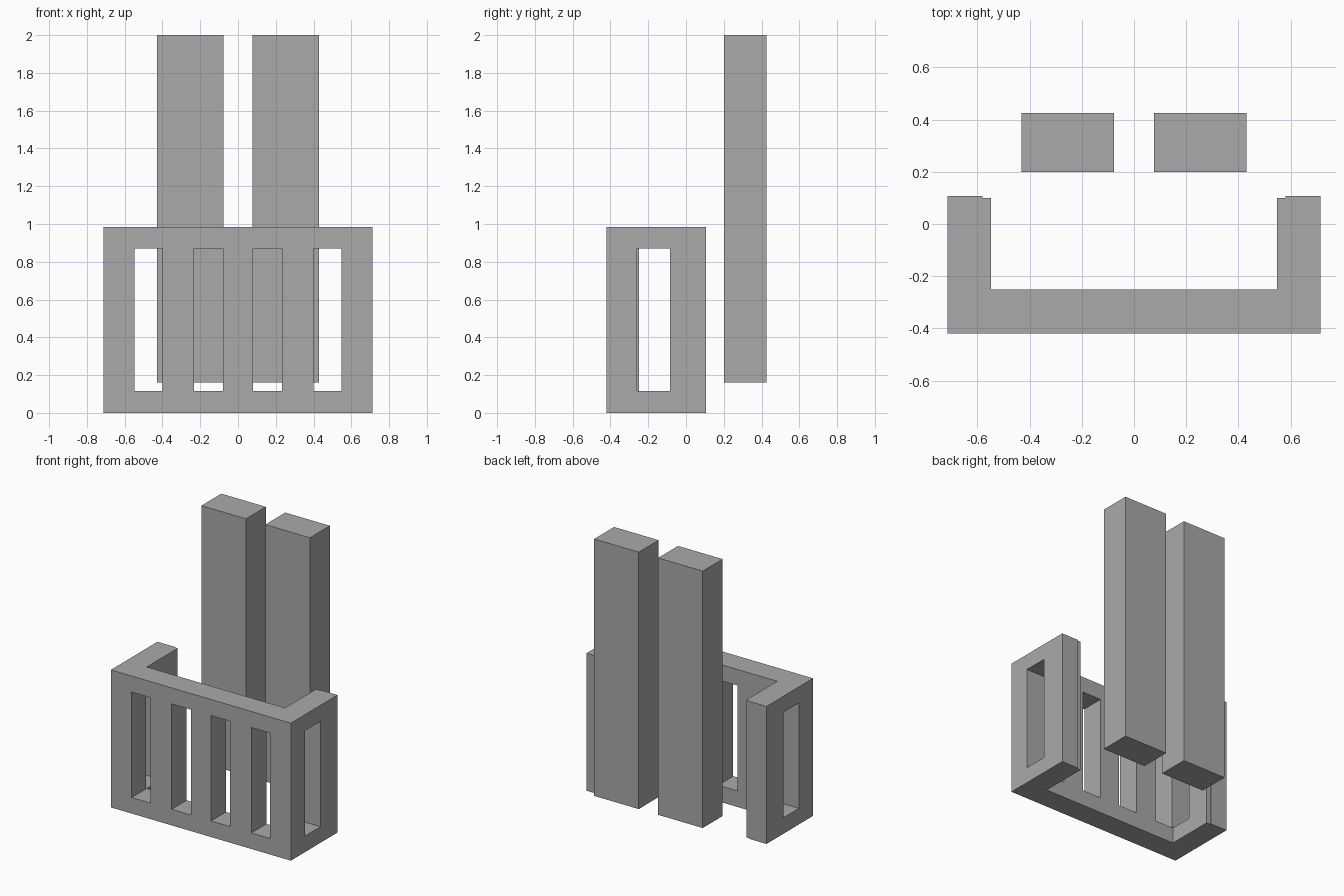
import bpy, bmesh
from mathutils import Vector

cube = bpy.data.objects.get("Cube")
if cube:
    bpy.data.objects.remove(cube, do_unlink=True)

# Single grey material
grey = bpy.data.materials.new("grey")
grey.use_nodes = True
grey.diffuse_color = (0.4, 0.4, 0.4, 1)
grey.node_tree.nodes["Principled BSDF"].inputs["Base Color"].default_value = grey.diffuse_color


def finish(name, bm):
    bmesh.ops.recalc_face_normals(bm, faces=bm.faces)
    mesh = bpy.data.meshes.new(name)
    bm.to_mesh(mesh)
    bm.free()
    mesh.materials.append(grey)
    obj = bpy.data.objects.new(name, mesh)
    bpy.context.collection.objects.link(obj)
    return obj


def box(name, lo, hi):
    lo, hi = Vector(lo), Vector(hi)
    bm = bmesh.new()
    bmesh.ops.create_cube(bm, size=1)
    bmesh.ops.scale(bm, vec=hi - lo, verts=bm.verts)
    bmesh.ops.translate(bm, vec=(lo + hi) / 2, verts=bm.verts)
    return finish(name, bm)


def cut_window(target, lo, hi):
    cutter = box("window_cutter", lo, hi)
    cutter.hide_render = True
    mod = target.modifiers.new("window", 'BOOLEAN')
    mod.operation, mod.solver, mod.object = 'DIFFERENCE', 'EXACT', cutter
    bpy.context.view_layer.objects.active = target
    bpy.ops.object.modifier_apply(modifier=mod.name)
    bpy.data.objects.remove(cutter, do_unlink=True)


# U-shaped frame with stepped arm ends, extruded from a mirrored plan
half = [(0.713, -0.42), (0.713, 0.107), (0.58, 0.107), (0.58, 0.1), (0.548, 0.1), (0.548, -0.25)]
plan = half + [(-x, y) for x, y in reversed(half)]
bm = bmesh.new()
base = bm.faces.new([bm.verts.new((x, y, 0)) for x, y in plan])
top = bmesh.ops.extrude_face_region(bm, geom=[base], use_keep_orig=True)["geom"]
bmesh.ops.translate(bm, vec=(0, 0, 0.985),
                    verts=[v for v in top if isinstance(v, bmesh.types.BMVert)])
frame = finish("front_frame", bm)

# Tall window openings in the front wall and both arms
low, high = 0.115, 0.87
for side in (-1, 1):
    for inner, outer in ((0.08, 0.232), (0.4, 0.548)):
        x0, x1 = sorted((side * inner, side * outer))
        cut_window(frame, (x0, -0.5, low), (x1, -0.2, high))
    x0, x1 = sorted((side * 0.53, side * 0.8))
    cut_window(frame, (x0, -0.26, low), (x1, -0.085, high))

# Two tall columns standing behind the frame
for side, name in ((-1, "right_column"), (1, "left_column")):
    x0, x1 = sorted((side * 0.077, side * 0.43))
    box(name, (x0, 0.2, 0.16), (x1, 0.425, 2))
